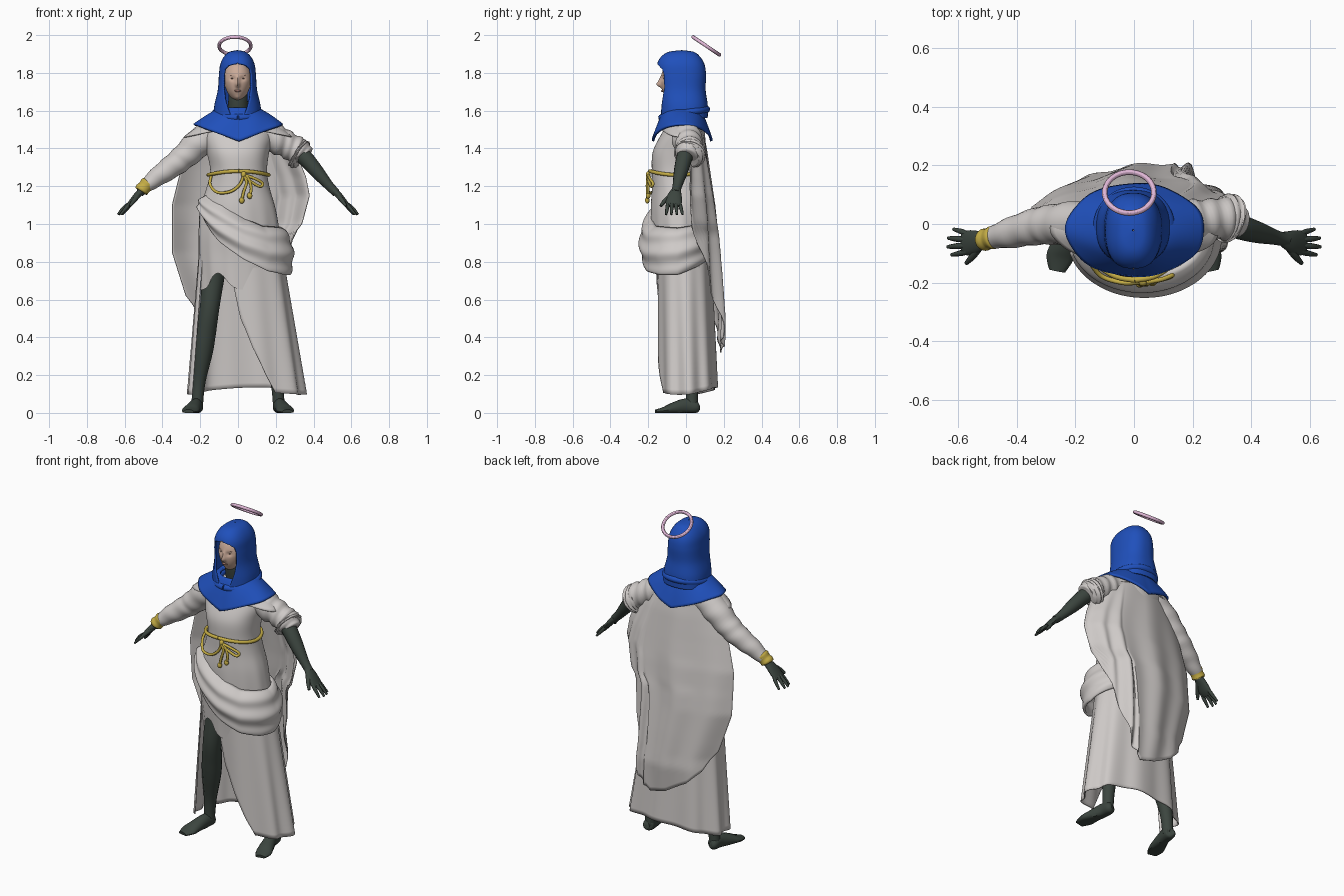
import bpy, bmesh, math
from mathutils import Vector
from math import sin, cos, pi, radians, asin, exp, degrees

if "Cube" in bpy.data.objects:
    bpy.data.objects.remove(bpy.data.objects["Cube"])


def material(name, rgb):
    m = bpy.data.materials.new(name)
    m.diffuse_color = (*rgb, 1)
    m.use_nodes = True
    m.node_tree.nodes["Principled BSDF"].inputs["Base Color"].default_value = m.diffuse_color
    return m


CLOTH = material("pale cloth", (0.62, 0.59, 0.575))
BLUE = material("blue cloth", (0.014, 0.08, 0.50))
DARK = material("dark limbs", (0.045, 0.06, 0.05))
SKIN = material("face skin", (0.60, 0.41, 0.32))
GOLD = material("gold rope", (0.56, 0.42, 0.06))
PINK = material("pink halo", (0.74, 0.47, 0.67))
LIPS = material("lips", (0.45, 0.23, 0.19))
BROWN = material("soft brown", (0.16, 0.10, 0.08))


def smooth_path(pts, t):
    """Catmull-Rom point through a list of tuples, t in 0..1."""
    n = len(pts) - 1
    i = min(int(t * n), n - 1)
    f = t * n - i
    q = [pts[max(0, min(n, i + k))] for k in (-1, 0, 1, 2)]
    return [0.5 * (2 * b + (c - a) * f + (2 * a - 5 * b + 4 * c - d) * f * f
                   + (3 * b - a - 3 * c + d) * f ** 3) for a, b, c, d in zip(*q)]


def table(rows, x):
    """Linear lookup in rows of (key, value) with rising keys."""
    if x <= rows[0][0]:
        return rows[0][1]
    for (a, p), (b, q) in zip(rows, rows[1:]):
        if x <= b:
            return p + (q - p) * (x - a) / (b - a)
    return rows[-1][1]


def spow(x, e):
    return math.copysign(abs(x) ** e, x)


def sheet(name, f, nu, nv, mat, closed=False, thick=0, caps=False, angle=50):
    """Grid surface from f(u, v), optionally closed around u."""
    bm = bmesh.new()
    cols = nu if closed else nu + 1
    g = [[bm.verts.new(f(i / nu, j / nv)) for i in range(cols)] for j in range(nv + 1)]
    for j in range(nv):
        for i in range(nu):
            k = (i + 1) % cols
            bm.faces.new((g[j][i], g[j][k], g[j + 1][k], g[j + 1][i]))
    if caps:
        bm.faces.new(g[0])
        bm.faces.new(g[-1])
    bmesh.ops.remove_doubles(bm, verts=bm.verts, dist=1e-5)
    bmesh.ops.recalc_face_normals(bm, faces=bm.faces)
    me = bpy.data.meshes.new(name)
    bm.to_mesh(me)
    bm.free()
    me.materials.append(mat)
    ob = bpy.data.objects.new(name, me)
    bpy.context.collection.objects.link(ob)
    bpy.context.view_layer.objects.active = ob
    for o in bpy.context.selected_objects:
        o.select_set(False)
    ob.select_set(True)
    bpy.ops.object.shade_smooth_by_angle(angle=radians(angle))
    if thick:
        s = ob.modifiers.new("thickness", 'SOLIDIFY')
        s.thickness = thick
    return ob


def tube(name, pts, mat, ref=(0, 1, 0), n=14, steps=6, floor=-9, ripple=0):
    """Round or flattened tube through (x, y, z, r[, r2])."""
    pts = [p if len(p) == 5 else (*p, p[3]) for p in pts]

    def f(u, v):
        p = smooth_path(pts, v)
        t = Vector(smooth_path(pts, min(1, v + .01))[:3]) - Vector(smooth_path(pts, max(0, v - .01))[:3])
        b = t.cross(Vector(ref)).normalized()
        a = b.cross(t).normalized()
        w = 1 + ripple * sin(v * 34 + 2 * sin(u * 2 * pi))
        c = Vector(p[:3]) + a * (p[3] * w * cos(2 * pi * u)) + b * (p[4] * w * sin(2 * pi * u))
        return (c.x, c.y, max(c.z, floor))
    return sheet(name, f, n, steps * (len(pts) - 1), mat, True, caps=True)


def ellipsoid(name, c, s, mat):
    return sheet(name, lambda u, v: (c[0] + s[0] * sin(pi * v) * cos(2 * pi * u),
                                     c[1] + s[1] * sin(pi * v) * sin(2 * pi * u),
                                     c[2] + s[2] * cos(pi * v)), 16, 10, mat, True)


# Tunic: bodice and short overskirt with an arched hem above the bare leg
BODY = [(1.58, -.06, .06, -.06, .06), (1.54, -.17, .17, -.09, .09), (1.47, -.185, .185, -.135, .10),
        (1.38, -.165, .165, -.178, .10), (1.28, -.145, .155, -.182, .09), (1.19, -.165, .17, -.18, .10),
        (1.08, -.20, .20, -.185, .115), (.95, -.21, .22, -.18, .12), (.80, -.21, .24, -.165, .13),
        (.65, -.205, .25, -.155, .135)]


def tunic(u, v):
    a = 2 * pi * u
    z, x0, x1, y0, y1 = smooth_path(BODY, v)
    low = max(0, min(1, (1.2 - z) / .5))
    r = 1 + .018 * low * sin(13 * a) + .012 * sin(5 * a + 9 * z)
    hem = max(0, (.95 - z) / .3)
    z += hem * (.09 * exp(-((degrees(a) - 236) / 17) ** 2) + .12 * max(0, min(1, cos(a) * 4)))
    return ((x0 + x1) / 2 + (x1 - x0) / 2 * r * cos(a), (y0 + y1) / 2 + (y1 - y0) / 2 * r * sin(a), z)


sheet("tunic", tunic, 96, 54, CLOTH, True)

# Long skirt, open in front over one leg
SLIT = [(.08, 303), (.2, 289), (.35, 277), (.5, 268), (.66, 262), (.8, 255)]


def skirt(u, v):
    z = .84 - v * .73
    a0 = table(SLIT, z)
    a = radians(a0 + u * (568 - a0))
    r = 1 + (.015 + .03 * v) * sin(9 * a + 1.2)
    x = .012 + .03 * v + (.222 + .088 * v) * r * spow(cos(a), .9)
    y = -.008 + .018 * v + (.142 + .012 * v) * r * spow(sin(a), .9)
    return (x, y, z + v * v * (.012 * sin(a) - .012 * cos(2 * a) + .012 * cos(a) * max(0, sin(a))))


sheet("long_skirt", skirt, 96, 28, CLOTH, thick=.006)

# Hip drape: a folded band sloping over one hip
UP = [(195, 1.16), (235, 1.11), (270, 1.03), (300, .99), (360, .98), (415, 1.0)]
DOWN = [(195, 1.06), (215, .99), (235, .91), (270, .81), (300, .75), (330, .73), (360, .73), (415, .80)]


def drape(u, v):
    d = 195 + 220 * u
    a = radians(d)
    z = table(UP, d) * (1 - v) + table(DOWN, d) * v
    out = -.022 + .078 * sin(pi * min(1, v * .80 + .01)) ** .5 + .006 * sin(v * 15 + a)
    return (.035 + (.203 + out) * cos(a), -.045 + (.145 + out) * sin(a), z)


sheet("hip_drape", drape, 64, 28, CLOTH, thick=.012)

# Cloak hanging from the shoulders down the back
LEFT = [(.3, -.24), (.57, -.26), (.66, -.29), (.85, -.35), (1.1, -.35), (1.3, -.30), (1.5, -.25)]
RIGHT = [(.3, .26), (.6, .26), (.8, .28), (.95, .30), (1.0, .34), (1.15, .38), (1.25, .36), (1.4, .30), (1.5, .25)]
BACK = [(.3, .175), (.5, .20), (.7, .185), (1.1, .15), (1.4, .11), (1.52, .085)]
EDGE = [(.3, .13), (.7, .08), (1.0, .05), (1.3, .025), (1.5, .0)]
BOTTOM = [(-1, .62), (-.8, .50), (-.5, .42), (0, .345), (.4, .32), (.7, .40), (.86, .65), (1, .95)]


def cloak(u, v):
    u = 2 * u - 1
    top = 1.515 - .05 * u * u
    z = top + v * (table(BOTTOM, u) - top)
    l, r, k = table(LEFT, z), table(RIGHT, z), abs(u) ** (1.8 if u < 0 else 3)
    y = table(BACK, z) * (1 - k) + table(EDGE, z) * k
    y += min(1, v * 2) * (.008 * sin(9 * u + 2 * z) + (.014 * sin(24 * u + 6 * z) if u > .5 else 0)
                          + .03 * exp(-((u - .6) / .3) ** 2) * v)
    return ((l + r) / 2 + u * (r - l) / 2, y, z)


sheet("back_cloak", cloak, 80, 48, CLOTH, thick=.006)


# Shoulder wrap in cloth and mantle in blue above it
def shoulder(rx, ry, side, drop, lift, wave):
    def f(u, v):
        a = 2 * pi * u
        zr = side - drop * (1 - abs(cos(a)))
        z = 1.605 + lift - (1.605 + lift - zr) * v ** 1.3
        k = 1 + wave * v * sin(7 * a + 5 * v)
        return (.004 + (.09 + (rx - .09) * v) * k * cos(a), -.02 + (.09 + (ry - .09) * v) * k * sin(a), z)
    return f


sheet("shoulder_wrap", shoulder(.288, .115, 1.462, -.055, -.025, .01), 64, 12, CLOTH, True, .006)
sheet("blue_mantle", shoulder(.237, .160, 1.53, .09, .012, .012), 72, 14, BLUE, True, .012)
ring = [2 * pi * i / 16 - pi / 2 for i in range(17)]
tube("mantle_collar", [(.11 * cos(a), -.01 + .108 * sin(a), 1.585 + .022 * sin(a), .022, .03) for a in ring],
     BLUE, (0, 0, 1), steps=4)

# Hood with a face opening
HOOD = [(1.56, .128, -.135, .115), (1.63, .122, -.138, .115), (1.71, .104, -.143, .104), (1.79, .098, -.152, .106),
        (1.845, .091, -.153, .098), (1.885, .072, -.132, .075), (1.911, .043, -.092, .042), (1.92, .003, -.025, -.019)]
OPEN = [(1.56, .03), (1.61, .05), (1.66, .066), (1.72, .075), (1.79, .075), (1.82, .068), (1.84, .045), (1.85, 0)]


def hood(u, v):
    z, rx, y0, y1 = smooth_path(HOOD, v)
    e = .84
    h = asin(min(1, table(OPEN, z) / max(rx, .001)) ** (1 / e)) if z < 1.85 else 0
    a = -pi / 2 + h + u * (2 * pi - 2 * h)
    return (rx * spow(cos(a), e) - .003, (y0 + y1) / 2 + (y1 - y0) / 2 * spow(sin(a), e), z)


sheet("hood", hood, 64, 60, BLUE, thick=.010)


# Head with a narrow chin, nose and eye hollows
def head(u, v):
    a, c = 2 * pi * u, cos(pi * v)
    s = sin(pi * v) ** .8
    w = .074 * (1 + .26 * min(0, c))
    x, y, z = w * s * cos(a), -.05 + .083 * s * sin(a), 1.757 + .105 * c
    if y < -.06:
        y -= .024 * exp(-(x / .010) ** 2 - ((z - 1.738) / .014) ** 2)
        y -= .010 * exp(-(x / .009) ** 2 - ((z - 1.762) / .02) ** 2)
        y += .009 * exp(-((abs(x) - .027) / .014) ** 2 - ((z - 1.770) / .011) ** 2)
        y -= .006 * exp(-(x / .018) ** 2 - ((z - 1.667) / .012) ** 2)
    return (x - .002, y, z)


sheet("head", head, 72, 48, SKIN, True)
ellipsoid("lips", (-.002, -.124, 1.705), (.018, .008, .006), LIPS)
for s, side in ((-1, "right"), (1, "left")):
    ellipsoid(side + "_eye", (s * .027 - .002, -.114, 1.770), (.010, .006, .0035), BROWN)
    ellipsoid(side + "_brow", (s * .028 - .002, -.116, 1.787), (.014, .005, .002), LIPS)
tube("neck", [(0, .0, 1.48, .06), (0, -.02, 1.58, .055), (0, -.035, 1.67, .052), (0, -.04, 1.75, .045)], DARK)

# Limbs, mirrored by side
for s, side in ((-1, "right"), (1, "left")):
    tube(side + "_leg", [(s * .11, 0, .98, .085), (s * .13, -.015, .75, .065), (s * .15, -.03, .56, .053),
                         (s * .172, -.005, .42, .056), (s * .186, .012, .32, .053), (s * .205, .028, .18, .037),
                         (s * .213, .032, .09, .032), (s * .216, .032, .03, .032)], DARK)
    tube(side + "_foot", [(s * .212, .068, .03, .012), (s * .216, .055, .03, .032), (s * .222, .0, .035, .033, .042),
                          (s * .240, -.07, .022, .042, .032), (s * .253, -.115, .012, .046, .02),
                          (s * .262, -.16, .006, .028, .012)], DARK, (1, 0, 0), floor=0)
    arm = [(s * .30, .01, 1.40, .045), (s * .36, -.01, 1.345, .043), (s * .42, -.028, 1.275, .037),
           (s * .48, -.045, 1.205, .026), (s * .52, -.055, 1.165, .023)]
    tube(side + "_forearm", arm if s > 0 else arm[3:], DARK)
    tube(side + "_palm", [(s * .505, -.05, 1.18, .024, .02), (s * .535, -.06, 1.15, .038, .018),
                          (s * .565, -.065, 1.115, .043, .015), (s * .585, -.066, 1.095, .034, .010)], DARK)
    for i, (y0, y1, reach) in enumerate(((-.036, -.018, .615), (-.054, -.048, .633), (-.073, -.078, .635),
                                         (-.094, -.105, .622))):
        tube(f"{side}_finger_{i + 1}", [(s * .565, y0, 1.115, .010), (s * (reach - .03), (y0 + y1) / 2, 1.085, .010),
                                        (s * reach, y1, 1.05, .006)], DARK, n=8, steps=4)
    tube(side + "_thumb", [(s * .525, -.075, 1.155, .014), (s * .55, -.11, 1.125, .012),
                           (s * .572, -.134, 1.095, .007)], DARK, (0, 0, 1), n=8, steps=4)

# Sleeves: one long with a bracelet, one pushed up to the elbow
tube("long_sleeve", [(-.12, 0, 1.49, .075), (-.20, 0, 1.435, .078), (-.28, -.002, 1.362, .068),
                     (-.34, -.01, 1.312, .062), (-.42, -.03, 1.255, .052), (-.49, -.048, 1.2, .036)], CLOTH,
     n=24, ripple=.03)
tube("bracelet", [(-.475, -.045, 1.217, .034), (-.48, -.046, 1.212, .04), (-.495, -.05, 1.195, .036),
                  (-.51, -.054, 1.18, .038), (-.515, -.055, 1.173, .03)], GOLD, n=20)
tube("short_sleeve", [(.12, 0, 1.49, .075), (.20, .005, 1.45, .078), (.26, .015, 1.42, .07),
                      (.31, .018, 1.39, .072), (.34, .012, 1.37, .066), (.355, .008, 1.355, .048)], CLOTH,
     n=28, ripple=.06)
tube("rolled_cuff", [(.295, .02, 1.385, .05), (.31, .022, 1.38, .078), (.33, .018, 1.365, .08),
                     (.345, .012, 1.355, .055)], CLOTH, n=24, ripple=.05)

# Rope belt with a hanging loop, knot, bow and tassels
tube("belt", [(.003 + .160 * cos(a), -.047 + .144 * sin(a), 1.27 - .01 * cos(2 * a), .010) for a in ring], GOLD,
     (0, 0, 1), n=10, steps=4)
ROPES = {"belt_loop": [(-.14, -.10, 1.26), (-.148, -.13, 1.21), (-.11, -.178, 1.168), (-.04, -.20, 1.172),
                       (.01, -.20, 1.21), (.03, -.20, 1.26)],
         "belt_bow": [(.03, -.2, 1.26), (.09, -.19, 1.24), (.13, -.175, 1.215), (.11, -.185, 1.2), (.03, -.205, 1.25)],
         "long_tassel": [(.03, -.2, 1.26), (.045, -.205, 1.22), (.03, -.205, 1.17), (.02, -.205, 1.125)],
         "short_tassel": [(.03, -.2, 1.26), (.055, -.2, 1.24), (.07, -.2, 1.19), (.062, -.2, 1.15)]}
for name, pts in ROPES.items():
    tube(name, [(*p, .008) for p in pts], GOLD, (.3, 1, .1), n=8)
for name, c in (("belt_knot", (.03, -.2, 1.262)), ("long_tassel_tip", (.02, -.205, 1.125)),
                ("short_tassel_tip", (.062, -.2, 1.15))):
    ellipsoid(name, c, (.014, .012, .017), GOLD)

# Tilted halo above and behind the head
bpy.ops.mesh.primitive_torus_add(major_radius=.084, minor_radius=.0095, major_segments=48, minor_segments=12,
                                 location=(-.016, .107, 1.943), rotation=(radians(-34), 0, 0))
halo = bpy.context.object
halo.name = "halo"
halo.data.materials.append(PINK)
bpy.ops.object.shade_smooth_by_angle()
